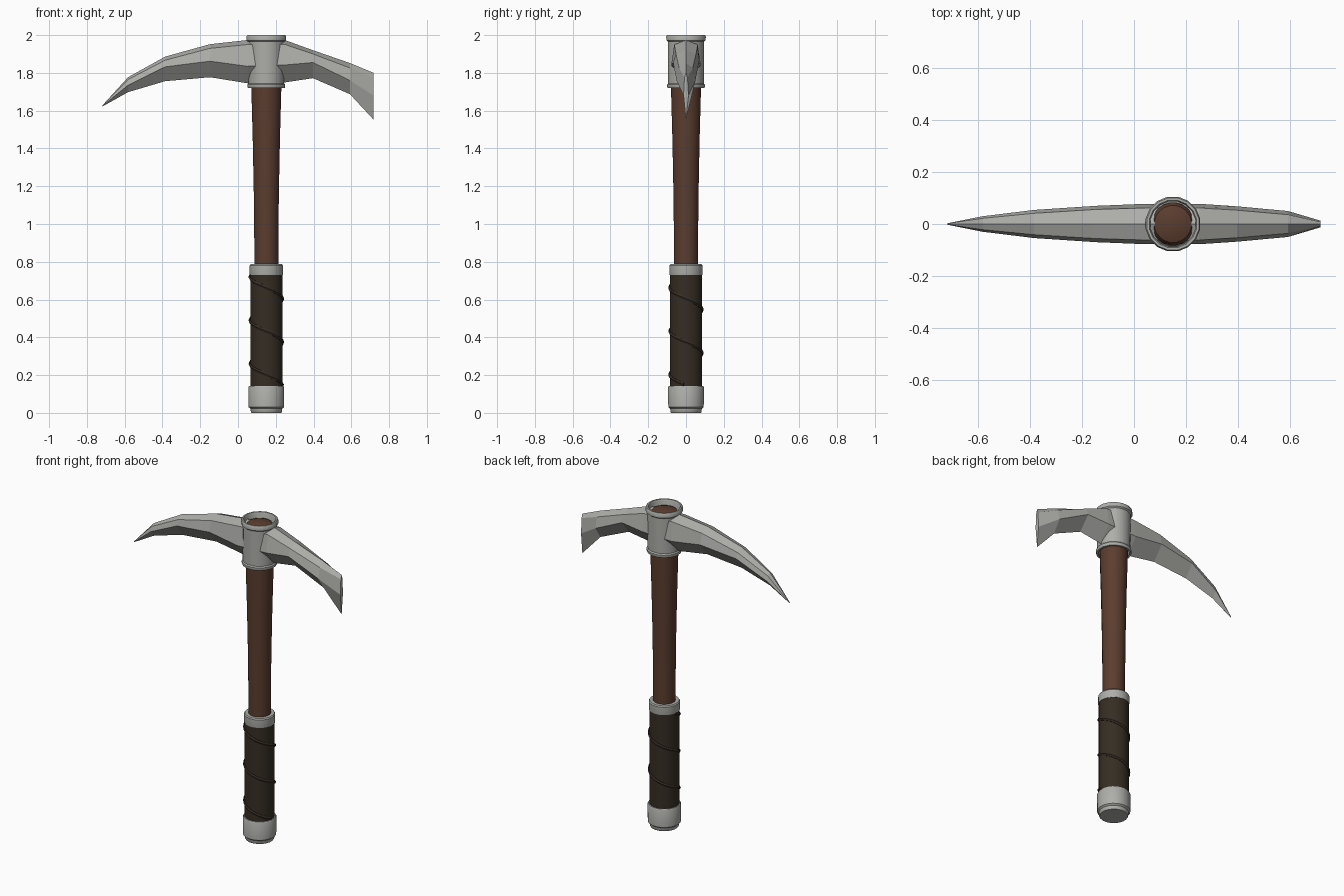
import bpy, bmesh, math

if "Cube" in bpy.data.objects:
    bpy.data.objects.remove(bpy.data.objects["Cube"])

AX = 0.15  # x of the handle axis

def material(name, rgb):
    m = bpy.data.materials.new(name)
    m.diffuse_color = (*rgb, 1)
    m.use_nodes = True
    m.node_tree.nodes["Principled BSDF"].inputs["Base Color"].default_value = m.diffuse_color
    return m

STEEL = material("steel", (0.42, 0.42, 0.40))
WOOD = material("brown wood", (0.105, 0.046, 0.028))
LEATHER = material("dark leather", (0.036, 0.026, 0.017))

def finish(bm, name, mat, smooth=True):
    bmesh.ops.recalc_face_normals(bm, faces=bm.faces)
    me = bpy.data.meshes.new(name)
    bm.to_mesh(me)
    bm.free()
    me.materials.append(mat)
    ob = bpy.data.objects.new(name, me)
    bpy.context.collection.objects.link(ob)
    if smooth:
        bpy.ops.object.select_all(action='DESELECT')
        ob.select_set(True)
        bpy.context.view_layer.objects.active = ob
        bpy.ops.object.shade_smooth_by_angle(angle=math.radians(35))
    return ob

def loft(name, rings, mat, loop=False, smooth=True):
    """Bridge successive rings of points; cap the ends unless looped."""
    bm = bmesh.new()
    vs = [[bm.verts.new(p) for p in r] for r in rings]
    n = len(vs[0])
    for a, b in zip(vs, vs[1:] + vs[:1] if loop else vs[1:]):
        for i in range(n):
            j = (i + 1) % n
            bm.faces.new((a[i], a[j], b[j], b[i]))
    if not loop:
        bm.faces.new(vs[0])
        bm.faces.new(vs[-1])
    return finish(bm, name, mat, smooth)

def lathe(name, profile, mat, sides=16, loop=False):
    rings = [[(AX + r * math.cos(2 * math.pi * (i + .5) / sides),
               r * math.sin(2 * math.pi * (i + .5) / sides), z)
              for i in range(sides)] for r, z in profile]
    return loft(name, rings, mat, loop)

# wooden handle with a domed top
lathe("handle", [(0.064, 0.70), (0.064, 0.85), (0.067, 1.15), (0.073, 1.45), (0.081, 1.74),
                 (0.083, 1.955), (0.072, 1.972), (0.045, 1.982), (0.015, 1.986)], WOOD, 20)

# leather grip and the cord spiralling round it
lathe("grip", [(0.086, 0.12), (0.086, 0.75)], LEATHER, 20)
cord = []
STEPS, PITCH = 64, 0.23
for k in range(STEPS + 1):
    z = 0.725 - 0.575 * k / STEPS
    a = math.pi + 2 * math.pi * (0.72 - z) / PITCH
    ring = []
    for i in range(6):
        t = 2 * math.pi * i / 6
        r = 0.084 + 0.010 * math.cos(t)
        ring.append((AX + r * math.cos(a), r * math.sin(a), z + 0.011 * math.sin(t)))
    cord.append(ring)
loft("grip_cord", cord, LEATHER)

# metal fittings on the handle
lathe("grip_collar", [(0.06, 0.73), (0.088, 0.73), (0.089, 0.735), (0.089, 0.78),
                      (0.084, 0.787), (0.06, 0.787)], STEEL, 20)
lathe("pommel", [(0.080, 0.0), (0.083, 0.004), (0.085, 0.022), (0.095, 0.03), (0.096, 0.135),
                 (0.092, 0.143), (0.07, 0.143)], STEEL, 20)

# hollow socket with a rim at each end
lathe("socket", [(0.088, 1.72), (0.099, 1.72), (0.102, 1.726), (0.102, 1.738), (0.096, 1.745),
                 (0.098, 1.965), (0.106, 1.972), (0.107, 1.992), (0.102, 2.0), (0.093, 2.0),
                 (0.088, 1.99)], STEEL, 16, loop=True)

# pick head: x, ridge z, shoulder z, middle z, lower edge z, shoulder y, middle y
stations = [
    (-0.718, 1.628, 1.627, 1.625, 1.622, 0.002, 0.003),
    (-0.582, 1.777, 1.765, 1.735, 1.698, 0.022, 0.030),
    (-0.386, 1.886, 1.867, 1.832, 1.756, 0.041, 0.054),
    (-0.148, 1.952, 1.930, 1.862, 1.777, 0.056, 0.070),
    (0.050, 1.974, 1.950, 1.835, 1.745, 0.062, 0.078),
    (0.250, 1.973, 1.950, 1.842, 1.750, 0.062, 0.078),
    (0.397, 1.920, 1.900, 1.855, 1.772, 0.053, 0.068),
    (0.593, 1.852, 1.826, 1.760, 1.687, 0.036, 0.050),
    (0.718, 1.800, 1.775, 1.680, 1.552, 0.008, 0.013),
]
head = [[(x, 0, zt), (x, ys, zs), (x, ym, zm), (x, 0, zb), (x, -ym, zm), (x, -ys, zs)]
        for x, zt, zs, zm, zb, ys, ym in stations]
loft("pick_head", head, STEEL, smooth=False)
